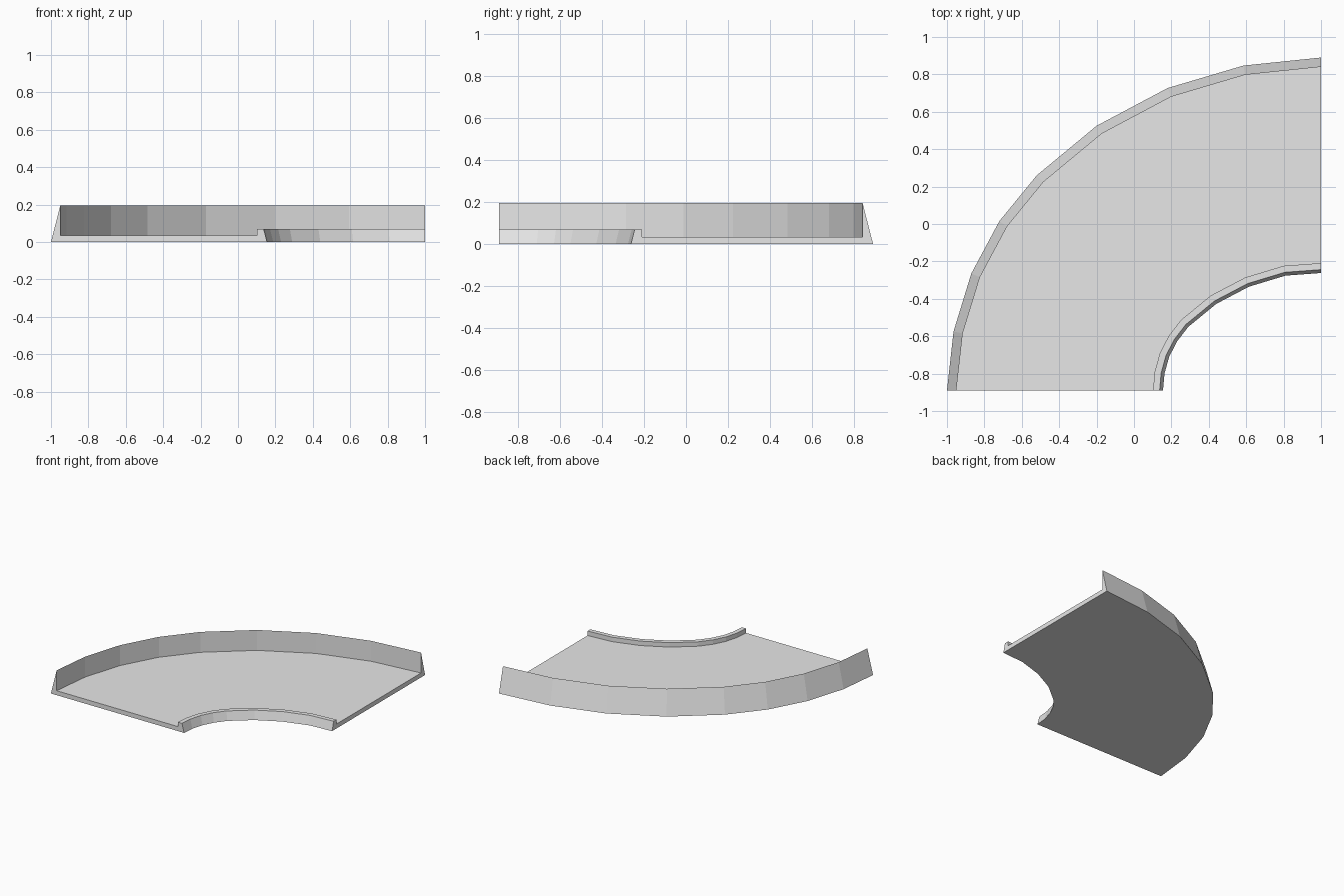
import bpy, bmesh
from mathutils import Vector

cube = bpy.data.objects.get("Cube")
if cube:
    bpy.data.objects.remove(cube, do_unlink=True)

# Ground outlines of the bend, from the front end to the +x end
OUTER = [(-1, -.89), (-.965, -.575), (-.87, -.265), (-.72, .015), (-.52, .26),
         (-.2, .525), (.18, .727), (.585, .847), (1, .89)]
INNER = [(.155, -.89), (.163, -.8), (.188, -.71), (.23, -.628), (.29, -.55),
         (.44, -.427), (.615, -.335), (.81, -.276), (1, -.262)]

# Cross-section as (inset from the outline, height)
WALL = [(0, 0), (.05, .195), (.05, .035)]
CURB = [(-.053, .035), (-.053, .07), (-.018, .07), (0, 0)]


def offset(path, dist):
    """Mitred offset to the right of the path, with ends kept on the cut planes."""
    pts = [Vector(p) for p in path]
    normals = []
    for a, b in zip(pts, pts[1:]):
        d = (b - a).normalized()
        normals.append(Vector((d.y, -d.x)))
    result = [pts[0] + Vector((dist, 0))]
    for p, m, n in zip(pts[1:-1], normals, normals[1:]):
        result.append(p + (m + n) * dist / (1 + m.dot(n)))
    result.append(pts[-1] + Vector((0, -dist)))
    return result


grey = bpy.data.materials.new("light_grey")
grey.use_nodes = True
colour = (.8, .8, .8, 1)
grey.diffuse_color = colour
grey.node_tree.nodes["Principled BSDF"].inputs["Base Color"].default_value = colour

# Sweep wall, floor and curb as one closed section along the bend
bm = bmesh.new()
rails = []
for path, section in ((OUTER, WALL), (INNER, CURB)):
    for dist, z in section:
        rails.append([bm.verts.new((p.x, p.y, z)) for p in offset(path, dist)])

for r, s in zip(rails, rails[1:] + rails[:1]):
    for i in range(len(OUTER) - 1):
        bm.faces.new((r[i], r[i + 1], s[i + 1], s[i]))

# Flat cut ends
for end in (0, -1):
    bm.faces.new([r[end] for r in rails])
bmesh.ops.recalc_face_normals(bm, faces=bm.faces)

mesh = bpy.data.meshes.new("curved_tray")
bm.to_mesh(mesh)
bm.free()
mesh.materials.append(grey)
tray = bpy.data.objects.new("curved_tray", mesh)
bpy.context.collection.objects.link(tray)
